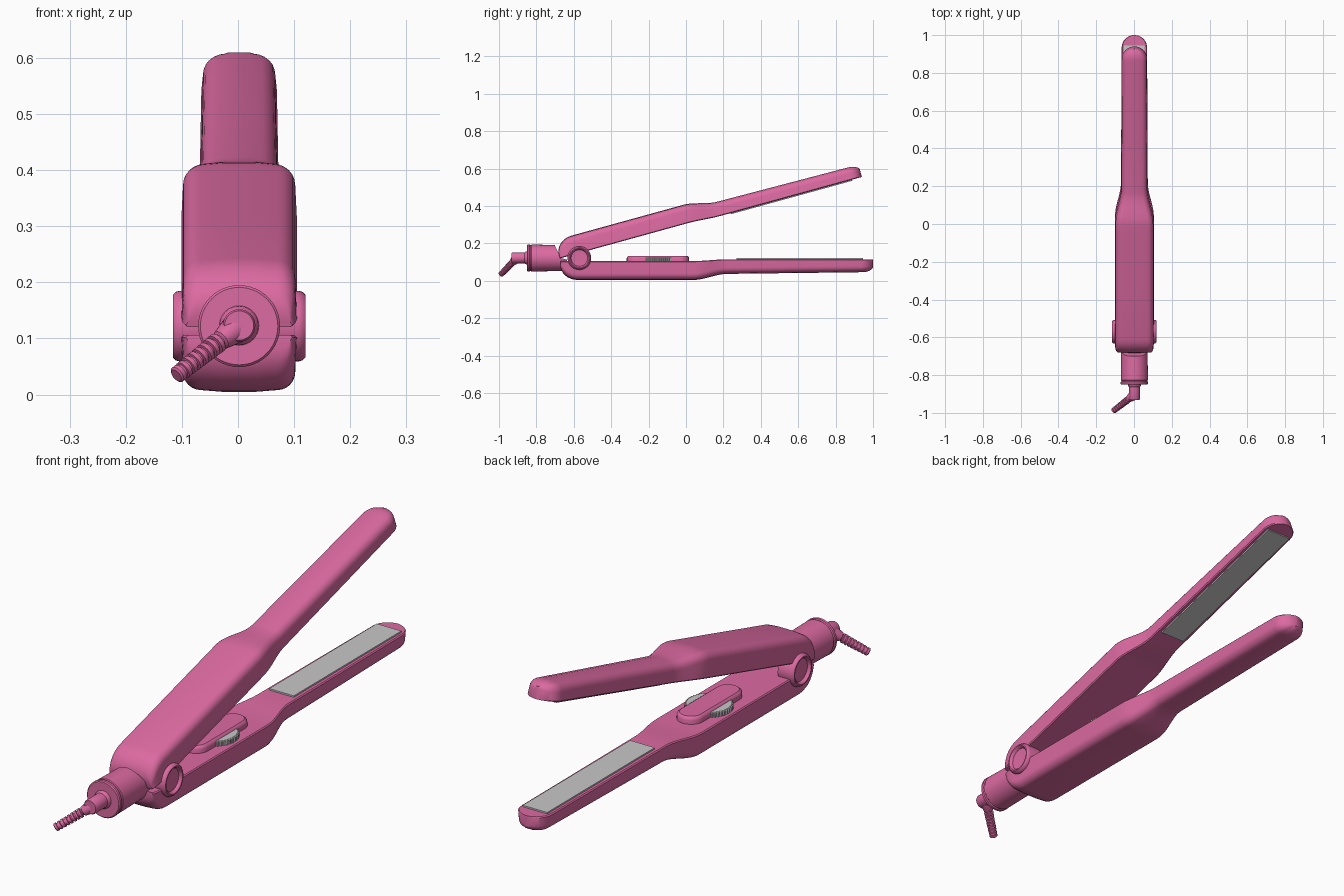
import bpy, bmesh, math
from mathutils import Matrix, Vector

if "Cube" in bpy.data.objects:
    bpy.data.objects.remove(bpy.data.objects["Cube"])

CX = 0.002                                   # centre line of the tool
PIVOT = Vector((CX, -0.57, 0.127))           # hinge axis


def material(name, rgb):
    m = bpy.data.materials.new(name)
    m.diffuse_color = (*rgb, 1)
    m.use_nodes = True
    m.node_tree.nodes["Principled BSDF"].inputs["Base Color"].default_value = m.diffuse_color
    return m


PINK = material("pink plastic", (0.72, 0.145, 0.36))
SILVER = material("silver grey", (0.58, 0.58, 0.58))

# Mirrors a lower part about the hinge and swings it open
OPEN = (Matrix.Translation(PIVOT) @ Matrix.Rotation(math.radians(15.4), 4, 'X')
        @ Matrix.Diagonal((1, 1, -1, 1)) @ Matrix.Translation(-PIVOT))


def finish(name, bm, mat, matrix=None, angle=35):
    if matrix:
        bm.transform(matrix)
    bmesh.ops.remove_doubles(bm, verts=bm.verts, dist=1e-5)
    bmesh.ops.recalc_face_normals(bm, faces=bm.faces)
    me = bpy.data.meshes.new(name)
    bm.to_mesh(me)
    bm.free()
    me.materials.append(mat)
    ob = bpy.data.objects.new(name, me)
    bpy.context.collection.objects.link(ob)
    bpy.ops.object.select_all(action='DESELECT')
    ob.select_set(True)
    bpy.context.view_layer.objects.active = ob
    bpy.ops.object.shade_smooth_by_angle(angle=math.radians(angle))
    return ob


def skin(rings):
    """Join equal closed rings of points and cap both ends."""
    bm = bmesh.new()
    vs = [[bm.verts.new(p) for p in ring] for ring in rings]
    n = len(vs[0])
    for a, b in zip(vs, vs[1:]):
        for i in range(n):
            j = (i + 1) % n
            bm.faces.new((a[i], a[j], b[j], b[i]))
    bm.faces.new(vs[0])
    bm.faces.new(vs[-1])
    return bm


def lathe(profile, start, direction, n=40):
    """Turn (radius, distance) pairs about an axis."""
    turn = Vector(direction).to_track_quat('Z', 'Y').to_matrix().to_4x4()
    bm = skin([[(r * math.cos(i * math.tau / n), r * math.sin(i * math.tau / n), h)
                for i in range(n)] for r, h in profile])
    bm.transform(Matrix.Translation(start) @ turn)
    return bm


def mix(a, b, t):
    t = min(1, max(0, t))
    t = t * t * (3 - 2 * t)
    return a + (b - a) * t


# Arms: wide grip narrowing to a slim, round-ended jaw
def arm_ring(y):
    t = (y - 0.04) / 0.18
    w = mix(0.103, 0.071, t) - 0.004 * max(0, (y - 0.2) / 0.8)
    low = mix(0.005, 0.037, t) + 0.010 * max(0, (y - 0.2) / 0.8)
    top = mix(0.106, 0.115, t)
    if y < -0.58:                            # rounded heel
        u = min(1, (-0.58 - y) / 0.092)
        low += 0.080 * (1 - math.sqrt(1 - u * u))
        w -= 0.008 * u ** 6
    if y > 0.935:                            # rounded tip
        u = min(1, (y - 0.935) / 0.065)
        w *= math.sqrt(1 - u * u)
        low += 0.022 * u ** 3
    r = min(0.032, (top - low) * 0.48, w * 0.5)
    e = min(0.004, w * 0.2)
    side = [(w - e, top), (w, top - e)]
    for k in range(7):
        a = k * math.pi / 12
        side.append((w - 0.003 - r + r * math.cos(a), low + 0.003 + r - r * math.sin(a)))
    side.append((w * 0.3, low))
    return [(CX + x, y, z) for x, z in side] + [(CX - x, y, z) for x, z in reversed(side)]


stations = [-0.58 - 0.092 * math.sin(k * math.pi / 16) for k in range(8, 0, -1)]
stations += [-0.58, -0.3, 0.0] + [0.04 + 0.015 * k for k in range(13)] + [0.5, 0.8]
stations += [0.935 + 0.065 * math.sin(k * math.pi / 20.2) for k in range(11)]


def plate():
    bm = bmesh.new()
    bmesh.ops.create_cube(bm, size=1, matrix=Matrix.Translation((CX, 0.608, 0.1165))
                          @ Matrix.Diagonal((0.108, 0.675, 0.009, 1)))
    return bm


for prefix, matrix in (("lower", None), ("upper", OPEN)):
    finish(prefix + "_arm", skin([arm_ring(y) for y in stations]), PINK, matrix)
    finish(prefix + "_heating_plate", plate(), SILVER, matrix)

# Hinge caps with a dished face
cap = [(0.063, 0.05), (0.063, 0.106), (0.061, 0.113), (0.056, 0.118), (0.051, 0.118),
       (0.047, 0.114), (0.044, 0.106), (0.0, 0.104)]
for side, name in ((1, "right_hinge_cap"), (-1, "left_hinge_cap")):
    finish(name, lathe(cap, (CX, -0.57, 0.122), (side, 0, 0)), PINK)


# Switch housing: a stadium-shaped block with a sloped rim
def stadium(inset, z):
    pts = []
    for end, mid in ((1, -0.035), (-1, -0.265)):
        for k in range(13):
            a = math.pi * k / 12 + (0 if end > 0 else math.pi)
            r = 0.052 - inset
            pts.append((CX + r * math.cos(a), mid + r * math.sin(a), z))
    return pts


finish("switch_housing", skin([stadium(0, 0.10), stadium(0, 0.122), stadium(0.003, 0.129),
                               stadium(0.010, 0.134)]), PINK)

# Knurled dial passing through the housing
teeth = 44
dial = []
for z, cut in ((0.104, 0.003), (0.107, 0), (0.122, 0), (0.125, 0.003)):
    ring = []
    for i in range(teeth * 4):
        r = (0.088 if i % 4 < 2 else 0.084) - cut
        a = i * math.tau / (teeth * 4)
        ring.append((CX + r * math.cos(a), -0.148 + r * math.sin(a), z))
    dial.append(ring)
finish("temperature_dial", skin(dial), SILVER, angle=20)

# Rear barrel with a collar; its inner end is cut back above the hinge gap
barrel = lathe([(0.0, 0.0), (0.069, 0.0), (0.073, 0.004), (0.073, 0.014), (0.069, 0.017),
                (0.069, 0.021), (0.072, 0.024), (0.070, 0.15), (0.070, 0.22), (0.0, 0.22)],
               (CX, -0.85, 0.122), (0, 1, 0), 48)
for v in barrel.verts:
    if v.co.y > -0.64:
        v.co.y = -0.665 - 0.5 * (v.co.z - 0.115) if v.co.z > 0.115 else -0.635
finish("rear_barrel", barrel, PINK)

# Swivel stub and bent cable guard
finish("cable_swivel", lathe([(0.036, 0), (0.034, 0.012), (0.029, 0.018), (0.029, 0.082),
                              (0.026, 0.088), (0.0, 0.088)],
                             (CX, -0.845, 0.123), (0, -1, 0), 32), PINK)
bend = Vector((0.0, -0.905, 0.121))
tip = Vector((-0.110, -0.990, 0.034))
length = (tip - bend).length
guard = [(0.026, 0.0), (0.026, 0.012), (0.018, 0.045)]
rings = 8
step = (length - 0.05) / rings
for k in range(rings):
    h = 0.048 + k * step
    r = 0.0185 - 0.0004 * k
    guard += [(0.0125, h), (0.0125, h + step * 0.3), (r, h + step * 0.38), (r, h + step * 0.95)]
guard += [(0.012, length), (0.0, length)]
finish("cable_guard", lathe(guard, bend, tip - bend, 24), PINK)
